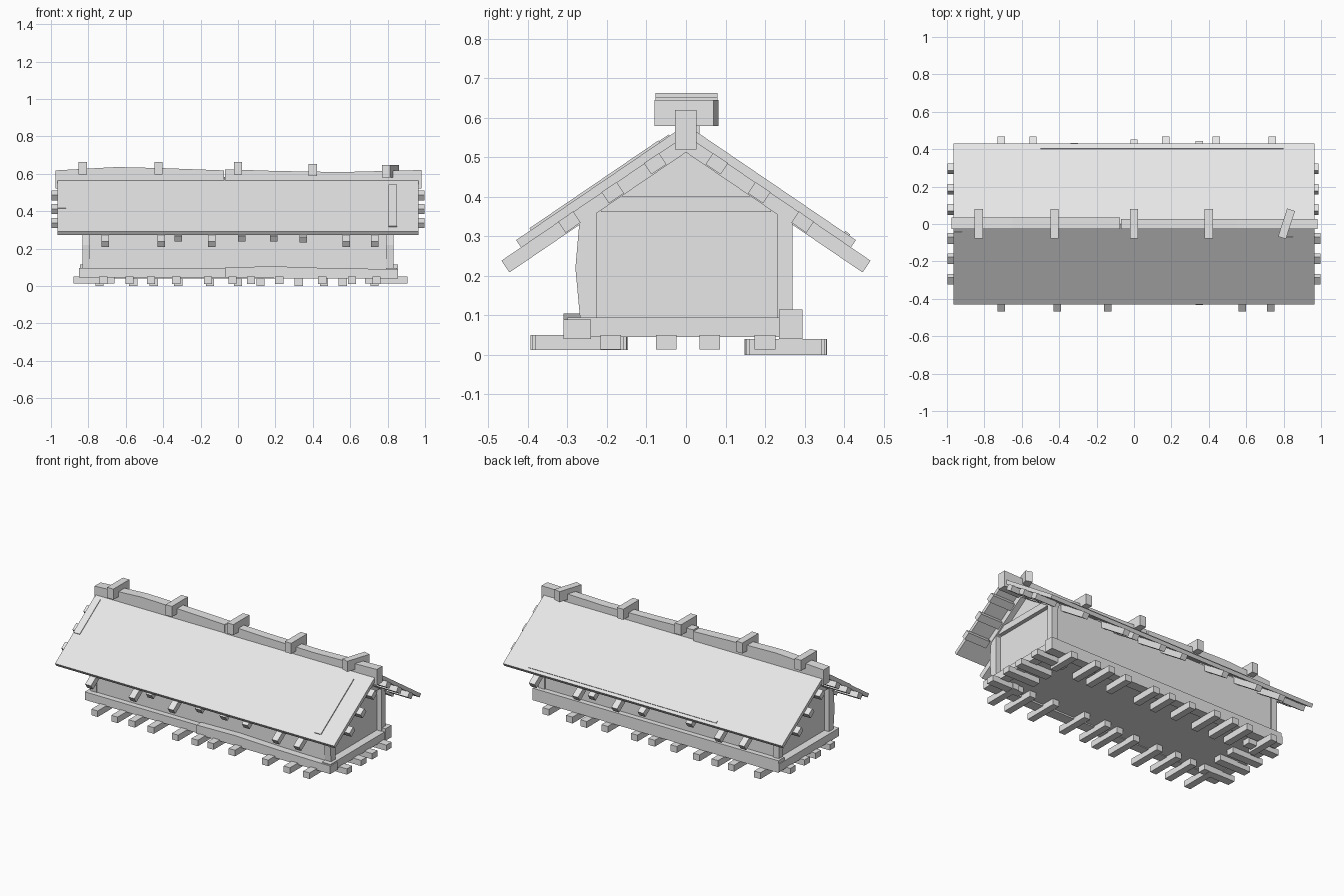
import bpy, bmesh, math, random
from mathutils import Vector, Matrix

random.seed(4)
cube = bpy.data.objects.get("Cube")
if cube:
    bpy.data.objects.remove(cube)

GREY = (0.8, 0.8, 0.8, 1)
wood = bpy.data.materials.new("light grey wood")
wood.use_nodes = True
wood.diffuse_color = GREY
wood.node_tree.nodes["Principled BSDF"].inputs["Base Color"].default_value = GREY


def extrude(name, profile, vector):
    """Closed prism: a flat outline swept along a vector."""
    bm = bmesh.new()
    face = bm.faces.new([bm.verts.new(p) for p in profile])
    result = bmesh.ops.extrude_face_region(bm, geom=[face])
    verts = [v for v in result["geom"] if isinstance(v, bmesh.types.BMVert)]
    bmesh.ops.translate(bm, verts=verts, vec=Vector(vector))
    bmesh.ops.recalc_face_normals(bm, faces=bm.faces)
    mesh = bpy.data.meshes.new(name)
    bm.to_mesh(mesh)
    bm.free()
    mesh.materials.append(wood)
    obj = bpy.data.objects.new(name, mesh)
    bpy.context.collection.objects.link(obj)
    return obj


def box(name, x, y, z):
    """Box from (low, high) pairs."""
    return extrude(name, [(x[0], y[0], z[0]), (x[1], y[0], z[0]),
                          (x[1], y[1], z[0]), (x[0], y[1], z[0])],
                   (0, 0, z[1] - z[0]))


PITCH = math.atan(0.68)
RIDGE = 0.583


def slope_box(name, side, x, s, t):
    """Box lying on a roof slope: s runs down the slope, t is height above it."""
    def point(a, b):
        y = a * math.cos(PITCH) + b * math.sin(PITCH)
        z = RIDGE - a * math.sin(PITCH) + b * math.cos(PITCH)
        return (x[0], side * y, z)
    return extrude(name, [point(s[0], t[0]), point(s[1], t[0]),
                          point(s[1], t[1]), point(s[0], t[1])],
                   (x[1] - x[0], 0, 0))


# Walls: one gabled body
extrude("house_walls", [(-0.8, -0.265, 0.05), (-0.8, 0.262, 0.05), (-0.8, 0.262, 0.37),
                        (-0.8, 0, 0.54), (-0.8, -0.265, 0.37)], (1.6, 0, 0))

# Corner posts, with the front ones bowed slightly outwards
for end in (-1, 1):
    x0 = 0.79 * end
    extrude("front_corner_post", [(x0, -0.225, 0.09), (x0, -0.268, 0.09), (x0, -0.28, 0.22),
                                  (x0, -0.27, 0.335), (x0, -0.225, 0.36)], (0.042 * end, 0, 0))
    extrude("back_corner_post", [(x0, 0.23, 0.09), (x0, 0.27, 0.09), (x0, 0.27, 0.335),
                                 (x0, 0.23, 0.36)], (0.042 * end, 0, 0))
    # Gable tie beam and sill
    xs = sorted((0.79 * end, 0.825 * end))
    box("gable_tie_beam", xs, (-0.215, 0.215), (0.362, 0.403))
    xs = sorted((0.79 * end, 0.85 * end))
    box("gable_sill", xs, (-0.3, 0.295), (0.045, 0.095))

# Long sills, the front one in two lengths
box("front_sill_a", (-0.845, -0.07), (-0.3, -0.24), (0.045, 0.095))
extrude("front_sill_b", [(-0.07, -0.31, 0.045), (0.3, -0.31, 0.04), (0.855, -0.31, 0.04),
                         (0.855, -0.31, 0.09), (0.5, -0.31, 0.095), (0.2, -0.31, 0.105),
                         (-0.07, -0.31, 0.1)], (0, 0.07, 0))
box("back_sill", (-0.845, 0.855), (0.235, 0.295), (0.04, 0.115))

# Short floor joists poking out below every wall
for x in (-0.72, -0.58, -0.465, -0.33, -0.16, -0.03, 0.07, 0.22, 0.45, 0.61, 0.74):
    d = random.uniform(0, 0.025)
    box("front_joist", (x - 0.022, x + 0.022), (-0.395 + d, -0.17 + d), (0.012, 0.05))
for x in (-0.74, -0.56, -0.45, -0.32, -0.15, 0.0, 0.12, 0.325, 0.46, 0.56, 0.73):
    d = random.uniform(0, 0.025)
    box("back_joist", (x - 0.022, x + 0.022), (0.145 + d, 0.36 - d), (0, 0.04))
for y in (-0.19, -0.05, 0.06, 0.2):
    box("left_joist", (0.68, 0.905), (y - 0.026, y + 0.026), (0.014, 0.05))
    box("right_joist", (-0.88, -0.66), (y - 0.026, y + 0.026), (0.014, 0.05))

# Roof slabs, gable rafters and purlin ends
for side, label in ((-1, "front"), (1, "back")):
    slope_box(label + "_roof_slab", side, (-0.965, 0.965), (0, 0.52), (-0.023, 0))
    for end in (-1, 1):
        xs = sorted((0.785 * end, 0.835 * end))
        slope_box(label + "_gable_rafter", side, xs, (0.03, 0.36), (-0.058, -0.02))
        xs = sorted((0.84 * end, random.uniform(0.985, 1) * end))
        for s in (0.12, 0.25, 0.383):
            slope_box(label + "_purlin_end", side, xs, (s - 0.023, s + 0.023),
                      (-0.055, -0.021))

# Rafter tails under the eaves: position and length down the slope
TAILS = {-1: ((-0.71, 0.58), (-0.41, 0.58), (-0.32, 0.53), (-0.14, 0.58), (0.02, 0.53),
              (0.19, 0.53), (0.35, 0.54), (0.58, 0.58), (0.73, 0.58)),
         1: ((-0.71, 0.58), (-0.54, 0.58), (-0.32, 0.54), (0.0, 0.56), (0.17, 0.58),
             (0.35, 0.55), (0.44, 0.58), (0.74, 0.58))}
for side, tails in TAILS.items():
    for x, length in tails:
        slope_box("rafter_tail", side, (x - 0.02, x + 0.02), (0.28, length),
                  (-0.058, -0.022))

# Thin loose boards on the roof
slope_box("front_roof_batten", -1, (0.805, 0.85), (0.08, 0.475), (-0.004, 0.006))
slope_box("front_edge_board", -1, (-0.965, -0.92), (0.05, 0.3), (-0.004, 0.004))
slope_box("back_roof_board", 1, (-0.5, 0.8), (0.485, 0.5), (-0.004, 0.004))

# Ridge beam in two uneven lengths
extrude("ridge_beam_right", [(-0.975, -0.026, 0.52), (-0.075, -0.026, 0.52),
                             (-0.075, -0.026, 0.618), (-0.4, -0.026, 0.63),
                             (-0.65, -0.026, 0.636), (-0.975, -0.026, 0.618)], (0, 0.06, 0))
extrude("ridge_beam_left", [(-0.07, -0.028, 0.52), (0.98, -0.028, 0.52),
                            (0.98, -0.028, 0.62), (0.55, -0.028, 0.609),
                            (0.2, -0.028, 0.615), (-0.07, -0.028, 0.624)], (0, 0.055, 0))

# Cross blocks sitting over the ridge, the last one knocked askew
for x, z, turn in ((-0.83, 0.63, 0), (-0.425, 0.63, 0), (0, 0.63, 0),
                   (0.4, 0.62, 0), (0.815, 0.613, -18)):
    block = box("ridge_block", (-0.022, 0.022), (-0.077, 0.08), (-0.033, 0.033))
    block.matrix_world = Matrix.Translation((x, 0, z)) @ Matrix.Rotation(math.radians(turn), 4, "Z")
